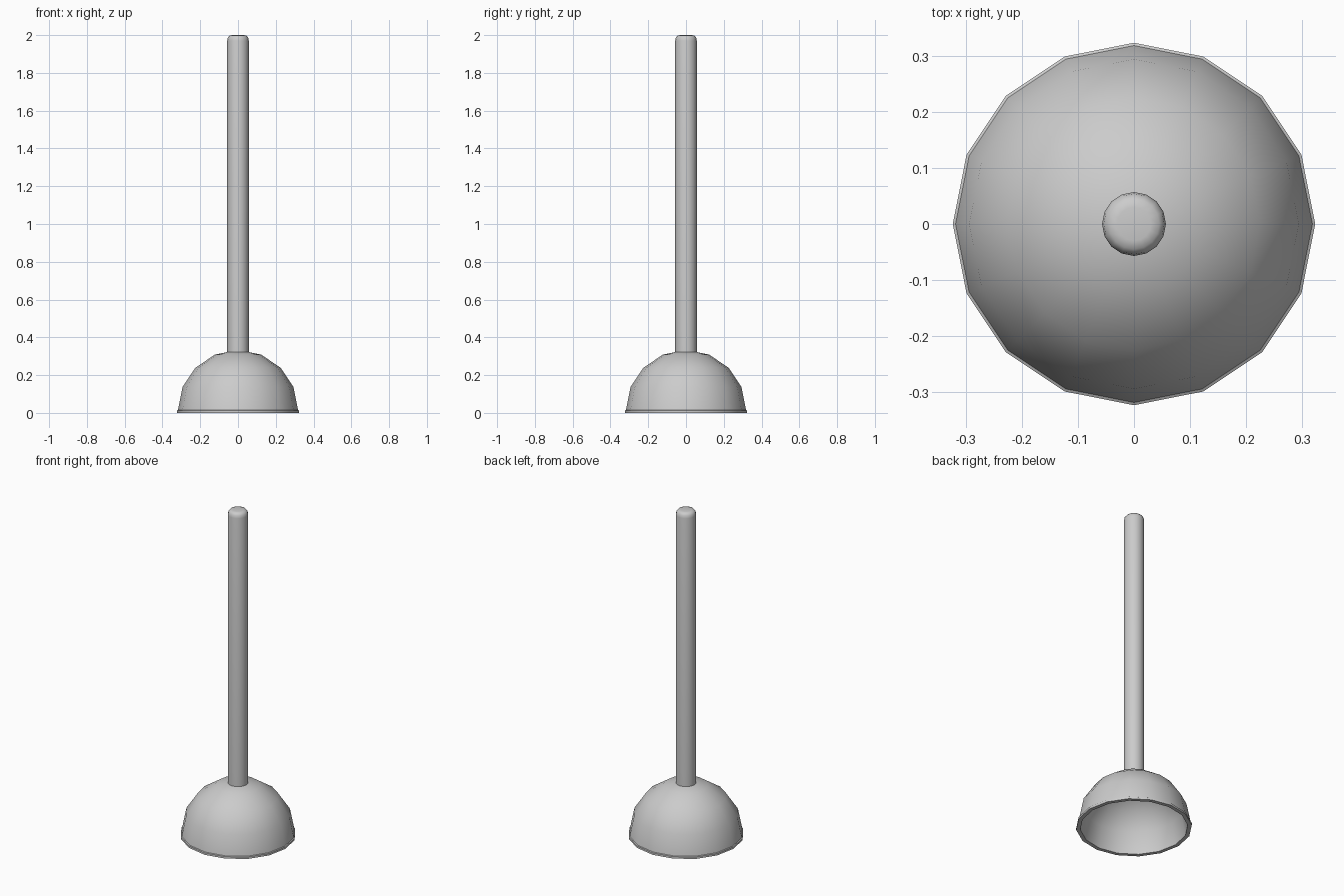
import bpy, bmesh, math

if "Cube" in bpy.data.objects:
    bpy.data.objects.remove(bpy.data.objects["Cube"])


def lathe(name, profile, sides, angle):
    """Revolve a (radius, z) profile around the z axis."""
    bm = bmesh.new()
    rings = []
    for r, z in profile:
        if r == 0:
            rings.append([bm.verts.new((0, 0, z))] * sides)
        else:
            rings.append([bm.verts.new((r * math.cos(2 * math.pi * i / sides),
                                        r * math.sin(2 * math.pi * i / sides), z))
                          for i in range(sides)])
    for a, b in zip(rings, rings[1:]):
        for i in range(sides):
            j = (i + 1) % sides
            quad = list(dict.fromkeys((a[i], a[j], b[j], b[i])))
            bm.faces.new(quad)
    bmesh.ops.recalc_face_normals(bm, faces=bm.faces)
    mesh = bpy.data.meshes.new(name)
    bm.to_mesh(mesh)
    bm.free()
    obj = bpy.data.objects.new(name, mesh)
    bpy.context.collection.objects.link(obj)
    bpy.ops.object.select_all(action='DESELECT')
    obj.select_set(True)
    bpy.context.view_layer.objects.active = obj
    bpy.ops.object.shade_smooth_by_angle(angle=math.radians(angle))
    return obj


def dome(radius, base):
    """Quarter circle from the equator to the pole."""
    pts = [(radius * math.cos(math.radians(a)), base + radius * math.sin(math.radians(a)))
           for a in (0, 22.5, 45, 67.5)]
    return pts + [(0, base + radius)]


# Rubber cup: outer dome, small lip, hollow inner dome
outer = dome(0.318, 0.015)
inner = dome(0.298, 0.015)
cup_profile = outer[::-1] + [(0.323, 0.012), (0.323, 0.0), (0.300, 0.0)] + inner
lathe("rubber_cup", cup_profile, 16, 40)

# Handle: round rod with a softened top end
handle_profile = [(0, 0.32), (0.057, 0.32), (0.057, 1.97), (0.054, 1.986),
                  (0.045, 1.997), (0.03, 2.0), (0, 2.0)]
lathe("handle", handle_profile, 16, 40)
